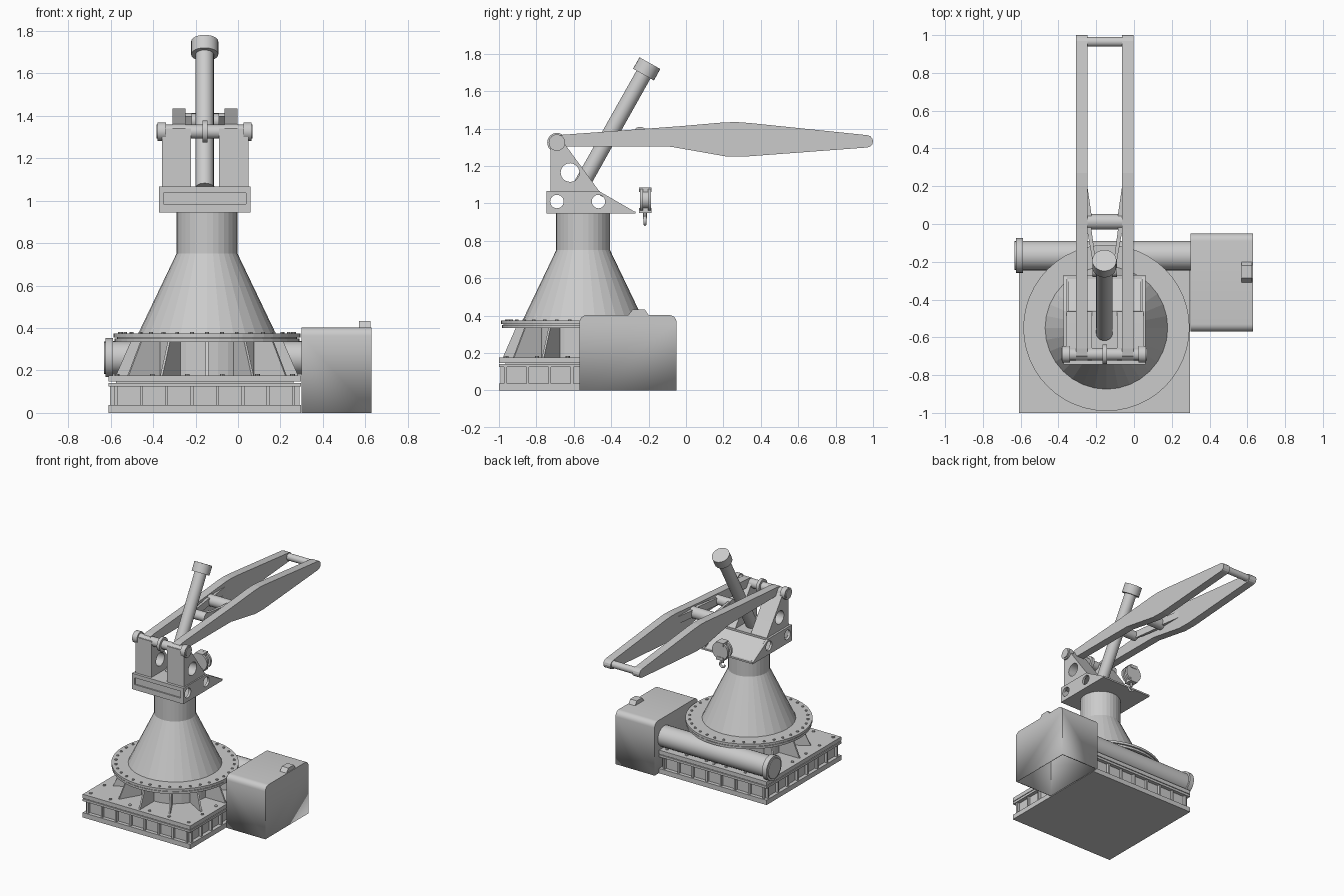
import bpy, bmesh, math
from mathutils import Vector

if "Cube" in bpy.data.objects:
    bpy.data.objects.remove(bpy.data.objects["Cube"])

grey = bpy.data.materials.new("light grey")
grey.diffuse_color = (0.6, 0.6, 0.6, 1)
grey.use_nodes = True
grey.node_tree.nodes["Principled BSDF"].inputs["Base Color"].default_value = grey.diffuse_color
smooth_parts = []
AX, AY = -0.146, -0.55      # pedestal axis
BX = -0.155                 # crane head centre line


def finish(bm, name, smooth=False):
    bmesh.ops.recalc_face_normals(bm, faces=bm.faces)
    me = bpy.data.meshes.new(name)
    bm.to_mesh(me)
    bm.free()
    me.materials.append(grey)
    ob = bpy.data.objects.new(name, me)
    bpy.context.collection.objects.link(ob)
    if smooth:
        smooth_parts.append(ob)
    return ob


def add_box(bm, x0, x1, y0, y1, z0, z1):
    vs = bmesh.ops.create_cube(bm, size=1)["verts"]
    for v in vs:
        v.co = Vector(((x0, x1)[v.co.x > 0], (y0, y1)[v.co.y > 0], (z0, z1)[v.co.z > 0]))


def box(name, *lims):
    bm = bmesh.new()
    add_box(bm, *lims)
    return finish(bm, name)


def add_rod(bm, a, b, r, n=24):
    a, b = Vector(a), Vector(b)
    vs = bmesh.ops.create_cone(bm, cap_ends=True, segments=n, radius1=r, radius2=r,
                               depth=(b - a).length)["verts"]
    q = Vector((0, 0, 1)).rotation_difference(b - a)
    for v in vs:
        v.co = q @ v.co + (a + b) / 2


def rod(name, a, b, r, n=24, smooth=True):
    bm = bmesh.new()
    add_rod(bm, a, b, r, n)
    return finish(bm, name, smooth)


def add_prism(bm, pts, x0, x1):
    """Extrude a (y, z) profile along x."""
    lo = [bm.verts.new((x0, y, z)) for y, z in pts]
    hi = [bm.verts.new((x1, y, z)) for y, z in pts]
    bm.faces.new(lo)
    bm.faces.new(hi[::-1])
    for i in range(len(pts)):
        j = (i + 1) % len(pts)
        bm.faces.new((lo[i], hi[i], hi[j], lo[j]))


def prism(name, pts, x0, x1):
    bm = bmesh.new()
    add_prism(bm, pts, x0, x1)
    return finish(bm, name)


def arc(cy, cz, r, a0, a1, n=6):
    return [(cy + r * math.cos(math.radians(a0 + (a1 - a0) * i / n)),
             cz + r * math.sin(math.radians(a0 + (a1 - a0) * i / n))) for i in range(n + 1)]


def cut(ob, cutter):
    m = ob.modifiers.new("cut", "BOOLEAN")
    m.operation, m.object, m.solver = "DIFFERENCE", cutter, "EXACT"
    bpy.context.view_layer.objects.active = ob
    bpy.ops.object.modifier_apply(modifier=m.name)
    if cutter in smooth_parts:
        smooth_parts.remove(cutter)
    bpy.data.objects.remove(cutter)


def lathe(name, profile, n):
    """Revolve a closed (radius, z) profile about the pedestal axis."""
    bm = bmesh.new()
    rings = [[bm.verts.new((AX + r * math.cos(2 * math.pi * i / n),
                            AY + r * math.sin(2 * math.pi * i / n), z)) for i in range(n)]
             for r, z in profile]
    for a, b in zip(rings, rings[1:]):
        for i in range(n):
            j = (i + 1) % n
            bm.faces.new((a[i], a[j], b[j], b[i]))
    bm.faces.new(rings[0])
    bm.faces.new(rings[-1])
    return finish(bm, name)


# Square base: stacked plates, recessed wall, ribs and bolts
X0, X1, Y0, Y1 = -0.61, 0.297, -1.0, -0.1
box("base_bottom_plate", X0, X1, Y0, Y1, 0, 0.037)
box("base_wall", X0 + .035, X1 - .035, Y0 + .035, Y1 - .035, 0.03, 0.16)
box("base_upper_flange", X0, X1, Y0, Y1, 0.125, 0.142)
box("base_top_plate", X0, X1, Y0, Y1, 0.147, 0.177)
bm = bmesh.new()
for i in range(8):
    x = X0 + .035 + i * (X1 - X0 - .07) / 7
    y = Y0 + .035 + i * (Y1 - Y0 - .07) / 7
    add_box(bm, x - .007, x + .007, Y0 + .008, Y1 - .008, .03, .13)
    add_box(bm, X0 + .008, X1 - .008, y - .007, y + .007, .03, .13)
finish(bm, "base_ribs")
bm = bmesh.new()
for i in range(6):
    x = X0 + .04 + i * (X1 - X0 - .08) / 5
    y = Y0 + .04 + i * (Y1 - Y0 - .08) / 5
    for px, py in ((x, Y0 + .04), (x, Y1 - .04), (X0 + .04, y), (X1 - .04, y)):
        add_rod(bm, (px, py, .17), (px, py, .184), .011, 8)
finish(bm, "base_bolts")

# Pedestal: drum, double flange, cone and neck
lathe("pedestal_drum", [(.26, .17), (.26, .34)], 32)
lathe("lower_flange", [(.435, .333), (.435, .350)], 48)
lathe("flange_spacer", [(.425, .348), (.425, .357)], 48)
lathe("upper_flange", [(.44, .355), (.44, .373)], 48)
lathe("pedestal_cone", [(.326, .37), (.144, .75), (.144, .95)], 32)
bm = bmesh.new()
for i in range(36):
    a = 2 * math.pi * i / 36
    px, py = AX + .41 * math.cos(a), AY + .41 * math.sin(a)
    add_rod(bm, (px, py, .37), (px, py, .380), .009, 8)
finish(bm, "flange_bolts")
# Radial gussets under the flange
bm = bmesh.new()
for i in range(12):
    before = set(bm.verts)
    add_prism(bm, [(.25, .175), (.43, .175), (.36, .335), (.25, .335)], -.006, .006)
    a = math.radians(30 * i)
    for v in set(bm.verts) - before:
        x, y = v.co.x, v.co.y
        v.co.x = AX + x * math.cos(a) - y * math.sin(a)
        v.co.y = AY + x * math.sin(a) + y * math.cos(a)
finish(bm, "gussets")

# Side motor tube and end cap
rod("motor_tube", (-.61, -.167, .26), (.31, -.167, .26), .078, 24)
rod("motor_cap", (-.625, -.167, .26), (-.588, -.167, .26), .092, 24)
rod("motor_cap_face", (-.632, -.167, .26), (-.62, -.167, .26), .076, 24)

# Cabinet: thin shell open underneath, with a latch on top
bm = bmesh.new()
add_prism(bm, [(-.57, 0), (-.05, 0)] + arc(-.09, .363, .04, 0, 90)
          + arc(-.53, .363, .04, 90, 180), .30, .63)
bmesh.ops.recalc_face_normals(bm, faces=bm.faces)
bmesh.ops.delete(bm, geom=[f for f in bm.faces if f.normal.z < -.9], context="FACES")
cabinet = finish(bm, "cabinet", True)
sol = cabinet.modifiers.new("shell", "SOLIDIFY")
sol.thickness, sol.offset = .015, -1
prism("cabinet_latch", [(-.315, .395), (-.195, .395), (-.22, .433), (-.285, .433)], .57, .625)

# Slewing platform with pierced cheeks, slotted front and sloping back
P0, P1 = -.373, .06
box("platform_floor", P0, P1, -.745, -.27, .945, .957)
box("platform_top", P0, P1, -.745, -.46, 1.052, 1.066)
for name, x0 in (("left_cheek", P0), ("right_cheek", P1 - .018)):
    cheek = prism(name, [(-.745, .95), (-.27, .95), (-.29, .965), (-.455, 1.06), (-.745, 1.06)],
                  x0, x0 + .018)
    for y in (-.69, -.468):
        cut(cheek, rod("cutter", (x0 - .1, y, 1.01), (x0 + .1, y, 1.01), .036))
    smooth_parts.append(cheek)
front = box("platform_front", P0, P1, -.745, -.735, .95, 1.06)
cut(front, box("cutter", -.35, .037, -.8, -.7, .985, 1.037))
box("platform_slot_back", -.36, .047, -.735, -.729, .975, 1.047)
prism("platform_slope", [(-.455, 1.052), (-.29, .957), (-.31, .957), (-.475, 1.052)], -.35, .037)

# Two pierced uprights carrying the boom pivot
for name, x0, x1 in (("left_upright", -.357, -.222), ("right_upright", -.09, .05)):
    up = prism(name, [(-.725, 1.06), (-.46, 1.06), (-.65, 1.32), (-.67, 1.35), (-.725, 1.34)],
               x0, x1)
    cut(up, rod("cutter", (x0 - .1, -.62, 1.165), (x1 + .1, -.62, 1.165), .05))
    smooth_parts.append(up)
rod("pivot_shaft", (-.385, -.69, 1.325), (.068, -.69, 1.325), .033)
for name, a, b in (("left_pivot_end", -.38, -.34), ("right_pivot_end", .025, .063)):
    rod(name, (a, -.69, 1.325), (b, -.69, 1.325), .044)
rod("pivot_collar", (BX - .012, -.69, 1.325), (BX + .012, -.69, 1.325), .052)

# Boom: two tapered beams joined by cross tubes
beam = (arc(.967, 1.332, .033, -85, 85) + [(.34, 1.43), (.27, 1.435), (.20, 1.433), (-.03, 1.413),
        (-.66, 1.367), (-.70, 1.36), (-.72, 1.34), (-.72, 1.305), (-.08, 1.303), (.21, 1.252),
        (.31, 1.25)])
prism("left_beam", beam, -.308, -.247)
prism("right_beam", beam, -.063, -.002)
rod("boom_cross_tube", (-.25, .012, 1.37), (-.06, .012, 1.37), .042)
rod("boom_tip_tube", (-.25, .965, 1.335), (-.06, .965, 1.335), .026)
# Inner wedges that stiffen the cross tube
bm = bmesh.new()
for s in (-1, 1):
    pts = [(.092, .2), (.07, .05), (.07, -.03), (.045, -.22), (.06, -.22), (.092, -.04)]
    lo = [bm.verts.new((BX + s * x, y, 1.345)) for x, y in pts]
    hi = [bm.verts.new((BX + s * x, y, 1.40)) for x, y in pts]
    bm.faces.new(lo)
    bm.faces.new(hi[::-1])
    for i in range(6):
        j = (i + 1) % 6
        bm.faces.new((lo[i], hi[i], hi[j], lo[j]))
finish(bm, "boom_wedges")
rod("ram_bracket_pin", (BX - .065, -.245, 1.375), (BX + .065, -.245, 1.375), .035)

# Hydraulic ram
top, d = Vector((BX - .002, -.193, 1.75)), Vector((0, .49, .872)).normalized()
rod("ram_barrel", top - d * .79, top - d * .03, .043)
rod("ram_cap", top - d * .07, top, .064)

# Hook block with two sheaves and a curved hook
for name, y in (("front_sheave", -.247), ("back_sheave", -.203)):
    rod(name, (BX, y, 1.02), (BX, y + .016, 1.02), .066)
rod("sheave_hub", (BX, -.24, 1.02), (BX, -.195, 1.02), .05)
bm = bmesh.new()
for z0, z1 in ((.95, .975), (1.06, 1.085)):
    add_box(bm, BX - .03, BX + .03, -.25, -.184, z0, z1)
finish(bm, "block_straps")
rod("hook_shank", (BX, -.219, .92), (BX, -.219, .97), .01, 12)
cu = bpy.data.curves.new("hook", "CURVE")
cu.dimensions, cu.bevel_depth, cu.bevel_resolution, cu.use_fill_caps = "3D", .008, 2, True
sp = cu.splines.new("POLY")
path = arc(BX, .907, .02, 90, -170, 12)
sp.points.add(len(path) - 1)
for p, (x, z) in zip(sp.points, path):
    p.co = (x, -.219, z, 1)
cu.materials.append(grey)
bpy.context.collection.objects.link(bpy.data.objects.new("hook", cu))

# Smooth shading on the rounded parts
bpy.ops.object.select_all(action="DESELECT")
for ob in smooth_parts:
    ob.select_set(True)
bpy.context.view_layer.objects.active = smooth_parts[0]
bpy.ops.object.shade_smooth_by_angle(angle=math.radians(30))
